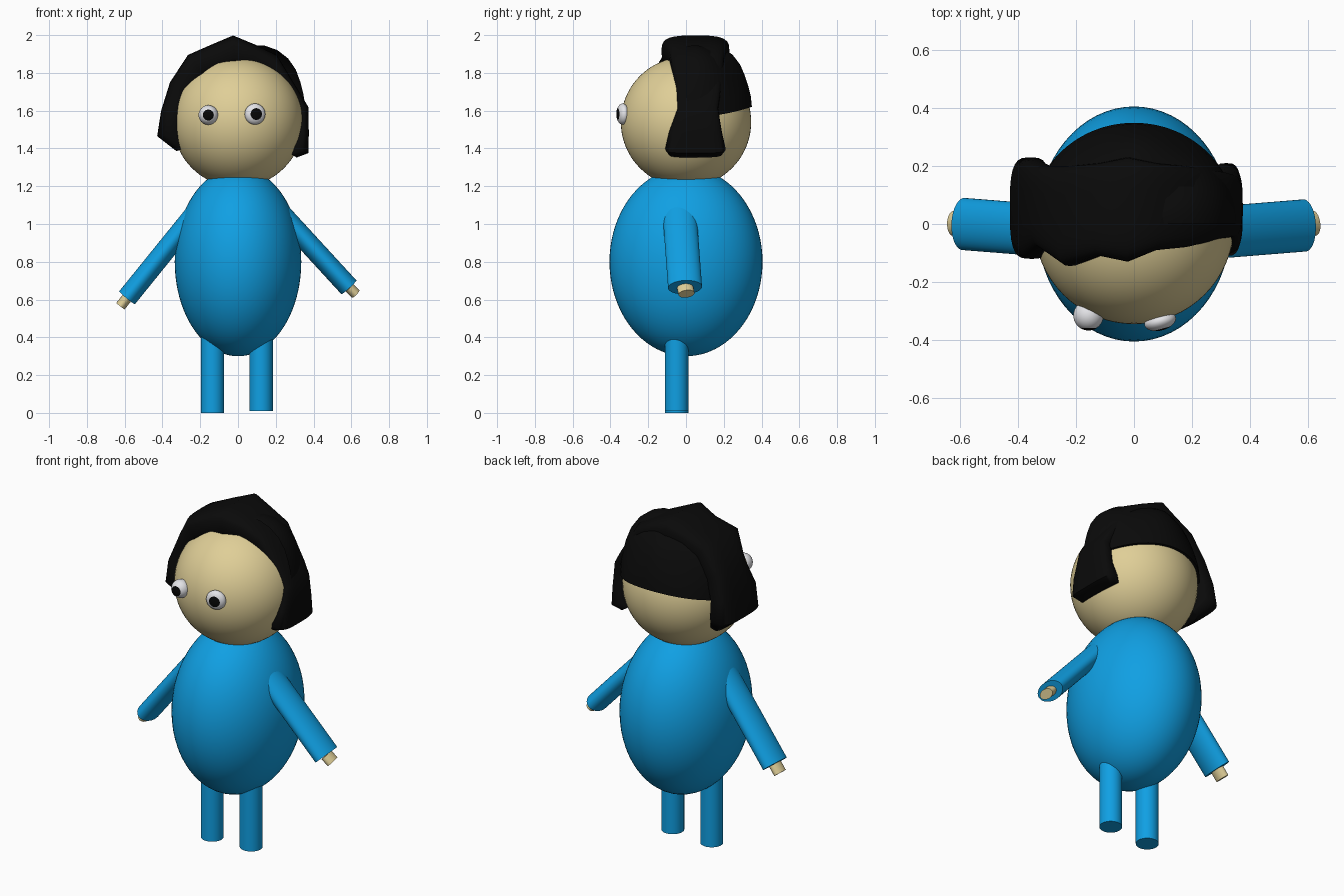
import bpy, bmesh, math
from mathutils import Vector, Matrix

cube = bpy.data.objects.get("Cube")
if cube:
    bpy.data.objects.remove(cube, do_unlink=True)


def material(name, r, g, b):
    m = bpy.data.materials.new(name)
    m.use_nodes = True
    m.diffuse_color = (r, g, b, 1)
    m.node_tree.nodes["Principled BSDF"].inputs["Base Color"].default_value = (r, g, b, 1)
    return m


BLUE = material("suit_blue", 0.005, 0.35, 0.77)
SKIN = material("skin_tan", 0.74, 0.62, 0.31)
HAIR = material("hair_black", 0.003, 0.003, 0.003)
WHITE = material("eye_white", 0.80, 0.80, 0.83)
PUPIL = material("pupil_black", 0.002, 0.002, 0.002)
HEAD = Vector((0, 0, 1.54))


def finish(bm, name, *mats, angle=40):
    bmesh.ops.recalc_face_normals(bm, faces=bm.faces)
    mesh = bpy.data.meshes.new(name)
    bm.to_mesh(mesh)
    bm.free()
    for m in mats:
        mesh.materials.append(m)
    ob = bpy.data.objects.new(name, mesh)
    bpy.context.collection.objects.link(ob)
    bpy.ops.object.select_all(action='DESELECT')
    ob.select_set(True)
    bpy.context.view_layer.objects.active = ob
    bpy.ops.object.shade_smooth_by_angle(angle=math.radians(angle))
    return ob


def ellipsoid(name, centre, radii, mat):
    bm = bmesh.new()
    bmesh.ops.create_uvsphere(bm, u_segments=64, v_segments=40, radius=1)
    bmesh.ops.transform(bm, matrix=Matrix.LocRotScale(centre, None, Vector(radii)), verts=bm.verts)
    finish(bm, name, mat)


def limb(name, start, end, wide, thin, mat):
    """Elliptical cylinder from start to end, with its wide axis along y."""
    start, end = Vector(start), Vector(end)
    axis = (end - start).normalized()
    side = axis.cross(Vector((0, 1, 0))).normalized()
    frame = Matrix((side, axis.cross(side), axis)).transposed().to_4x4()
    bm = bmesh.new()
    bmesh.ops.create_cone(bm, cap_ends=True, segments=40, radius1=1, radius2=1,
                          depth=(end - start).length)
    bmesh.ops.transform(bm, matrix=Matrix.Translation((start + end) / 2) @ frame
                        @ Matrix.Diagonal((thin, wide, 1, 1)), verts=bm.verts)
    finish(bm, name, mat)


def eye(name, centre, radii, turn):
    bm = bmesh.new()
    bmesh.ops.create_uvsphere(bm, u_segments=32, v_segments=16, radius=1)
    # pupil is the cap around the forward pole
    for f in bm.faces:
        c = f.calc_center_median()
        f.material_index = int(c.z > 0 and c.xy.length < 0.53)
    bmesh.ops.rotate(bm, matrix=Matrix.Rotation(math.pi / 2, 3, 'X'), verts=bm.verts)
    rot = Matrix.Rotation(math.radians(turn), 3, 'Z').to_quaternion()
    bmesh.ops.transform(bm, matrix=Matrix.LocRotScale(Vector(centre), rot, Vector(radii)), verts=bm.verts)
    finish(bm, name, WHITE, PUPIL)


def skin_rows(bm, rows, closed):
    """Bridge successive rows of vertices with quads."""
    for a, b in zip(rows, rows[1:]):
        n = len(a)
        for i in range(n if closed else n - 1):
            j = (i + 1) % n
            bm.faces.new((a[i], a[j], b[j], b[i]))


# Body and head
ellipsoid("body", Vector((0, 0, 0.80)), (0.335, 0.405, 0.50), BLUE)
ellipsoid("head", HEAD, (0.345, 0.345, 0.345), SKIN)

# Legs
limb("right_leg", (-0.135, -0.05, 0.55), (-0.135, -0.05, 0), 0.062, 0.062, BLUE)
limb("left_leg", (0.122, -0.05, 0.55), (0.122, -0.05, 0.01), 0.062, 0.062, BLUE)

# Sleeves and hands
for side, shoulder, cuff, tip in (
        ("right", (-0.21, -0.03, 1.076), (-0.587, 0, 0.61), (-0.622, 0.002, 0.565)),
        ("left", (0.215, -0.035, 1.07), (0.587, -0.005, 0.665), (0.622, 0.003, 0.63))):
    limb(side + "_arm", shoulder, cuff, 0.09, 0.054, BLUE)
    limb(side + "_hand", cuff, tip, 0.043, 0.028, SKIN)

# Eyes
eye("right_eye", (-0.157, -0.315, 1.577), (0.052, 0.052, 0.052), 0)
eye("left_eye", (0.090, -0.335, 1.582), (0.056, 0.032, 0.056), 15)

# Hair band over the head: outer x, outer z, front y, back y
BAND = [(-0.325, 1.385, -0.08, 0.17), (-0.428, 1.465, -0.12, 0.23),
        (-0.407, 1.60, -0.12, 0.22), (-0.36, 1.75, -0.08, 0.20),
        (-0.265, 1.895, -0.145, 0.20), (-0.14, 1.95, -0.11, 0.21),
        (-0.026, 1.998, -0.13, 0.23), (0.09, 1.95, -0.09, 0.21),
        (0.206, 1.895, -0.08, 0.20), (0.33, 1.69, -0.05, 0.18),
        (0.372, 1.62, -0.045, 0.17), (0.375, 1.48, -0.09, 0.19),
        (0.372, 1.375, -0.11, 0.21), (0.31, 1.352, -0.09, 0.19)]


def rounded(v):
    return math.copysign(abs(v) ** 0.6, v)


bm = bmesh.new()
rows = []
for x, z, front, back in BAND:
    out = Vector((x, 0, z)) - HEAD
    outer, inner = out.length, 0.29
    out.normalize()
    row = []
    for i in range(28):
        a = math.tau * i / 28
        r = (outer + inner) / 2 + (outer - inner) / 2 * rounded(math.sin(a))
        y = (front + back) / 2 + (back - front) / 2 * rounded(math.cos(a))
        row.append(bm.verts.new(HEAD + out * r + Vector((0, y, 0))))
    rows.append(row)
skin_rows(bm, rows, True)
bm.faces.new(rows[0])
bm.faces.new(rows[-1])
finish(bm, "hair_band", HAIR, angle=60)

# Back hair: a bulging shell from the nape line up to the crown
RADII = (0.30, 0.358, 0.366, 0.375, 0.39, 0.41, 0.425, 0.43, 0.425, 0.41, 0.40)
bm = bmesh.new()
rows = []
for k, radius in enumerate(RADII):
    t = max(k - 1, 0) / (len(RADII) - 2)
    row = []
    for i in range(41):
        az = math.pi * i / 40
        low = math.radians(4 + 9 * math.sin(az) ** 2)
        up = low + (math.radians(89) - low) * t
        r = radius + 0.008 * math.sin(5 * az) * math.sin(math.pi * t)
        row.append(bm.verts.new(HEAD + r * Vector((
            math.cos(az) * math.cos(up), math.sin(az) * math.cos(up), math.sin(up)))))
    rows.append(row)
skin_rows(bm, rows, False)
finish(bm, "hair_back", HAIR, angle=60)
